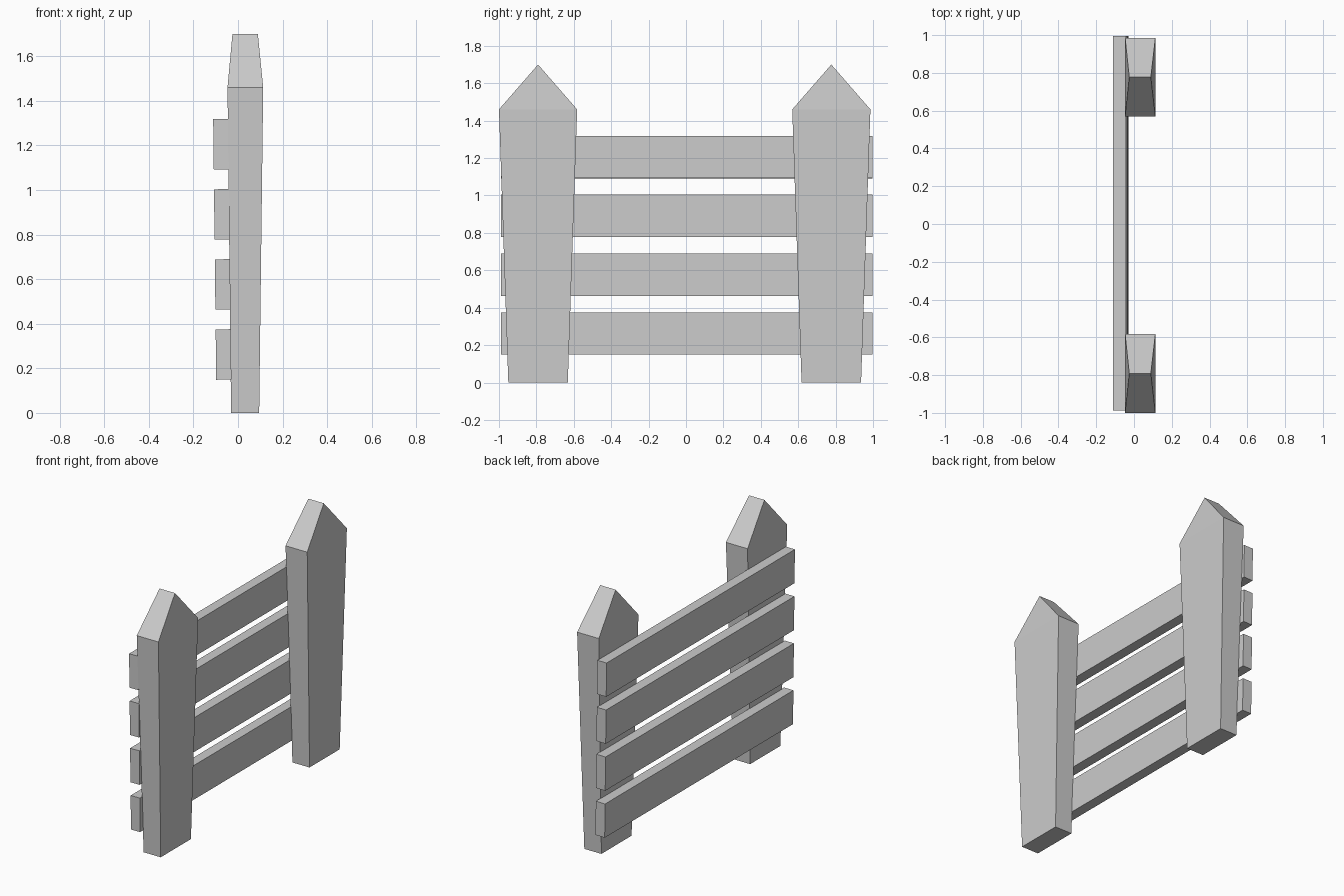
import bpy, bmesh, math

if "Cube" in bpy.data.objects:
    bpy.data.objects.remove(bpy.data.objects["Cube"])


def link_mesh(name, bm):
    bmesh.ops.recalc_face_normals(bm, faces=bm.faces)
    mesh = bpy.data.meshes.new(name)
    bm.to_mesh(mesh)
    bm.free()
    obj = bpy.data.objects.new(name, mesh)
    bpy.context.collection.objects.link(obj)
    return obj


# Tapered post with a pointed top: matching outlines on both faces, bridged
def post(name, y):
    # (half-width offset, z, back x, front x) around the pentagonal outline
    outline = [(-0.159, 0, -0.031, 0.095), (0.159, 0, -0.031, 0.095),
               (0.209, 1.46, -0.047, 0.113), (0, 1.70, -0.025, 0.089),
               (-0.209, 1.46, -0.047, 0.113)]
    bm = bmesh.new()
    back = [bm.verts.new((xb, dy, z)) for dy, z, xb, xf in outline]
    front = [bm.verts.new((xf, dy, z)) for dy, z, xb, xf in outline]
    n = len(outline)
    for i in range(n):
        j = (i + 1) % n
        bm.faces.new((back[i], back[j], front[j], front[i]))
    # Each face breaks at the shoulder line
    for side in (back, front):
        bm.faces.new((side[0], side[1], side[2], side[4]))
        bm.faces.new((side[2], side[3], side[4]))
    link_mesh(name, bm).location.y = y


# Plank leaning with the slope of the post backs
def rail(name, z, y):
    bm = bmesh.new()
    bmesh.ops.create_cube(bm, size=1)
    bmesh.ops.scale(bm, vec=(0.068, 1.985, 0.226), verts=bm.verts)
    obj = link_mesh(name, bm)
    obj.location = (-0.062 - 0.0117 * z, y, z)
    obj.rotation_euler.y = -math.atan(0.0117)


post("left_post", -0.791)
post("right_post", 0.777)

for i in range(4):
    rail(f"rail_{i + 1}", 0.262 + 0.3143 * i, 0.004)
